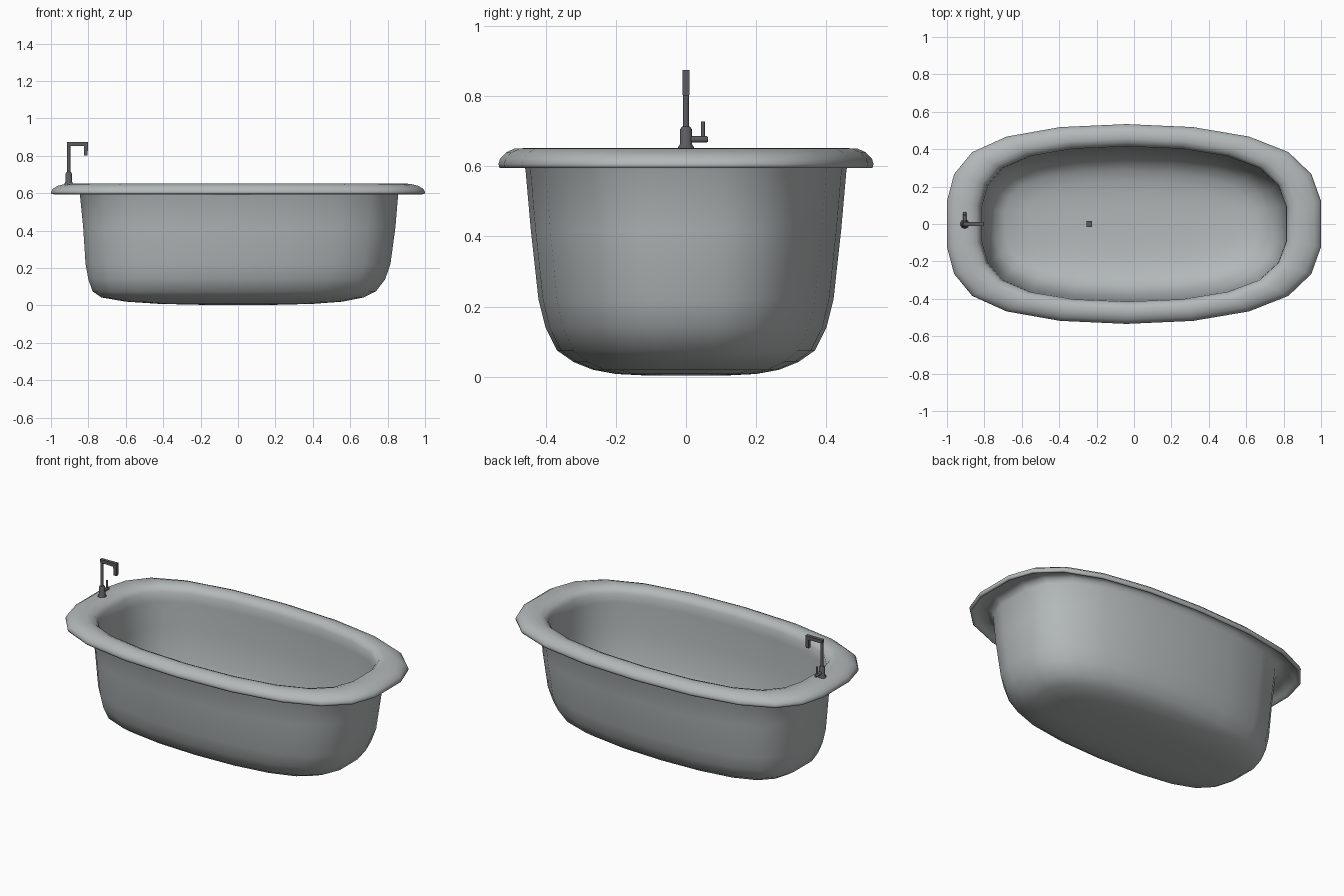
import bpy, bmesh, math
from mathutils import Vector

cube = bpy.data.objects.get("Cube")
if cube:
    bpy.data.objects.remove(cube, do_unlink=True)


def material(name, rgb):
    m = bpy.data.materials.new(name)
    m.use_nodes = True
    m.diffuse_color = (*rgb, 1)
    m.node_tree.nodes["Principled BSDF"].inputs["Base Color"].default_value = (*rgb, 1)
    return m


enamel = material("pale grey enamel", (0.45, 0.48, 0.48))
metal = material("dark grey metal", (0.11, 0.11, 0.12))


def finish(name, bm, mat, angle=40):
    bmesh.ops.recalc_face_normals(bm, faces=bm.faces)
    me = bpy.data.meshes.new(name)
    bm.to_mesh(me)
    bm.free()
    me.materials.append(mat)
    ob = bpy.data.objects.new(name, me)
    bpy.context.collection.objects.link(ob)
    bpy.ops.object.select_all(action='DESELECT')
    ob.select_set(True)
    bpy.context.view_layer.objects.active = ob
    bpy.ops.object.shade_smooth_by_angle(angle=math.radians(angle))


def skin(bm, loops):
    """Join a stack of vertex loops with quads and close both ends."""
    n = len(loops[0])
    for a, b in zip(loops, loops[1:]):
        for i in range(n):
            j = (i + 1) % n
            bm.faces.new((a[i], a[j], b[j], b[i]))
    bm.faces.new(loops[0])
    bm.faces.new(loops[-1])


# Rounded oval outline, mirrored from one quarter
quarter = [(1, .23), (.955, .5), (.845, .72), (.648, .875), (.355, .97)]
half = quarter + [(0, 1)] + [(-u, v) for u, v in reversed(quarter)]
outline = half + [(u, -v) for u, v in reversed(half)]


def oval(bm, left, right, width, z):
    """One oval loop, fuller towards the tap end."""
    mid, reach = (left + right) / 2, (right - left) / 2
    return [bm.verts.new((mid + reach * (u - .04 * (1 - u ** 4)), width * v, z))
            for u, v in outline]


# Tub: outer wall from the base, rolled rim, then inner wall down to the floor
outer_wall = [
    (-.20, .20, .10, .003), (-.42, .40, .20, .008), (-.60, .56, .265, .02),
    (-.73, .67, .32, .042), (-.778, .738, .367, .075), (-.80, .787, .40, .14),
    (-.815, .815, .42, .22), (-.828, .842, .442, .42), (-.845, .856, .457, .59),
]
rim = [
    (-.86, .87, .468, .615), (-.90, .90, .485, .625), (-.975, .975, .515, .612),
    (-.985, .985, .522, .594), (-.998, .998, .531, .595), (-1, 1, .534, .606),
    (-.992, .992, .529, .622), (-.965, .965, .512, .639), (-.92, .92, .488, .65),
    (-.88, .87, .455, .651), (-.84, .835, .43, .64), (-.82, .815, .415, .615),
]
inner_wall = [
    (-.812, .812, .414, .56), (-.805, .808, .409, .40), (-.79, .787, .392, .22),
    (-.773, .757, .369, .15), (-.745, .707, .335, .092), (-.69, .63, .285, .058),
    (-.57, .52, .225, .038), (-.40, .37, .15, .027), (-.20, .18, .08, .023),
]
bm = bmesh.new()
skin(bm, [oval(bm, *ring) for ring in outer_wall + rim + inner_wall])
finish("bathtub", bm, enamel, 75)


def tube(name, points, radii, sides=12):
    """Sweep a section along a path in one vertical plane, with mitred corners."""
    bm = bmesh.new()
    pts = [Vector(p) for p in points]
    axis = Vector((1, 0, 0)) if pts[0].y != pts[-1].y else Vector((0, 1, 0))
    steps = [(b - a).normalized() for a, b in zip(pts, pts[1:])]
    loops = []
    for p, r, s, t in zip(pts, radii, steps[:1] + steps, steps + steps[-1:]):
        bend = s + t
        side = bend.cross(axis) * (2 / bend.length_squared)
        angles = [math.tau * (k + .5) / sides for k in range(sides)]
        loops.append([bm.verts.new(p + r * (math.cos(a) * axis + math.sin(a) * side))
                      for a in angles])
    skin(bm, loops)
    finish(name, bm, metal)


# Tap on the right-hand end of the rim
tx = -.905
tube("tap_base", [(tx, 0, .64), (tx, 0, .652), (tx, 0, .662), (tx, 0, .705), (tx, 0, .712)],
     [.024, .024, .018, .017, .012])
tube("tap_riser", [(tx, 0, .70), (tx, 0, .86)], [.009, .009])
tube("tap_spout", [(tx - .008, 0, .863), (tx + .092, 0, .863), (tx + .092, 0, .80)],
     [.014, .015, .013], 4)
tube("tap_handle_stem", [(tx, 0, .676), (tx, .058, .676), (tx, .063, .676)],
     [.010, .010, .007])
tube("tap_handle_lever", [(tx, .048, .676), (tx, .048, .727)], [.006, .006])

# Drain plug set in the floor
bm = bmesh.new()
bmesh.ops.create_cube(bm, size=1)
for v in bm.verts:
    v.co = (v.co.x * .03 - .24, v.co.y * .03, v.co.z * .014 + .03)
finish("drain", bm, metal)
